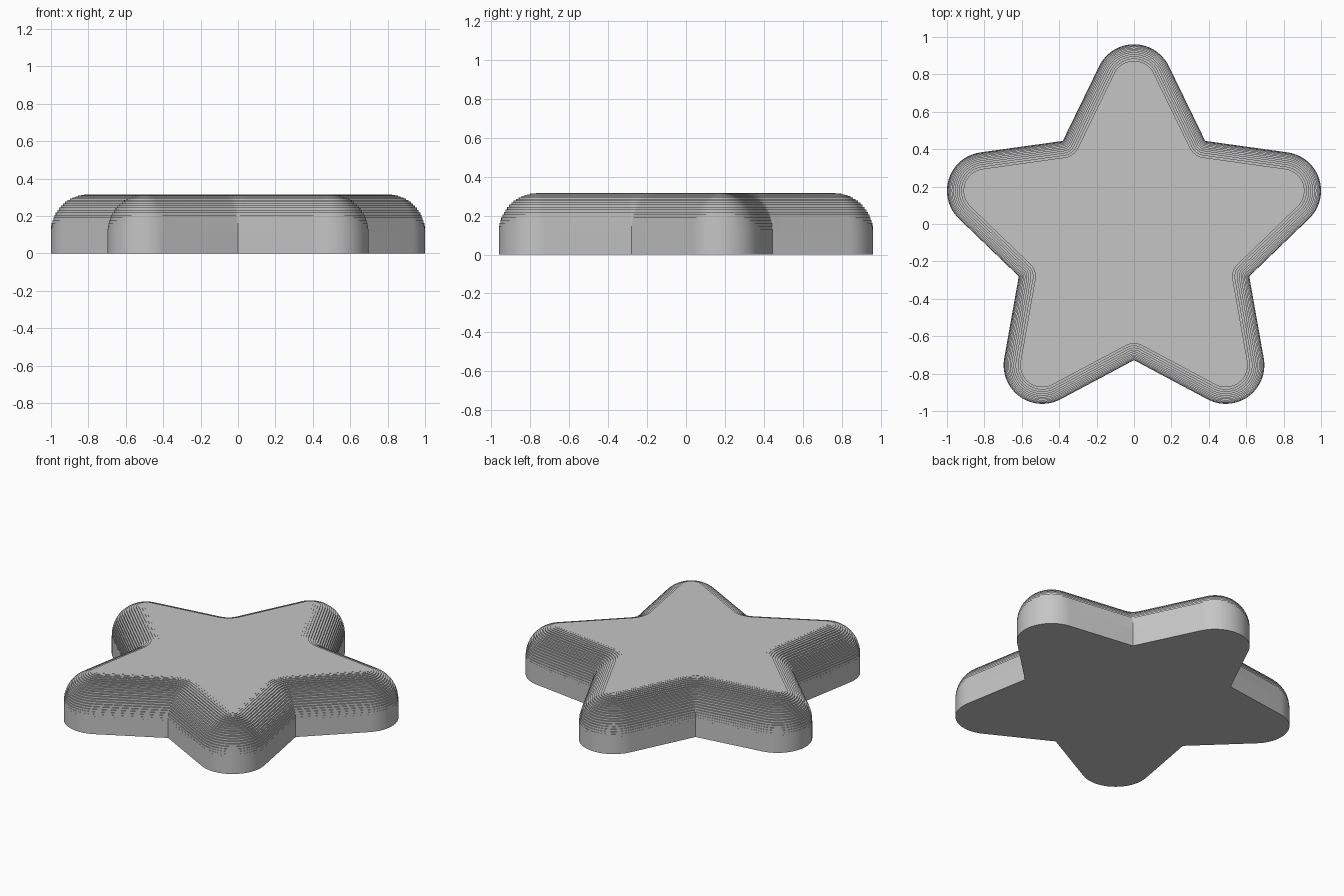
import bpy, bmesh, math

if "Cube" in bpy.data.objects:
    bpy.data.objects.remove(bpy.data.objects["Cube"])

HEIGHT = 0.315       # total thickness
FILLET = 0.2         # radius of the stepped top rounding
STEPS = 20           # terraces in the rounding
TIP_DIST, TIP_R = 0.834, 0.207   # tip arc centre distance and radius
NOTCH_DIST = 0.648   # distance of the inner corners
CENTRE_Y = -0.08


def polar(dist, ang):
    return dist * math.cos(ang), dist * math.sin(ang)


# Half-angle of each tip arc, so the straight flanks are tangent to it
nx, ny = polar(NOTCH_DIST, math.radians(54))
dx, dy = -nx, TIP_DIST - ny
flank = math.atan2(dy, dx) - math.asin(TIP_R / math.hypot(dx, dy))
BETA = math.pi - flank


def outline(inset):
    """Rounded star outline, moved inwards by inset with round inner corners."""
    pts = []
    for k in range(5):
        a = math.radians(90 + 72 * k)
        cx, cy = polar(TIP_DIST, a)
        for i in range(25):
            px, py = polar(TIP_R - inset, a - BETA + 2 * BETA * i / 24)
            pts.append((cx + px, cy + py + CENTRE_Y))
        vx, vy = polar(NOTCH_DIST, a + math.radians(36))
        for i in range(7):
            t = a + BETA + (math.radians(72) - 2 * BETA) * i / 6
            px, py = polar(inset, t)
            pts.append((vx - px, vy - py + CENTRE_Y))
    return pts


# Levels: straight wall first, then terraces following a quarter circle
levels = [(0.0, 0.0), (0.0, HEIGHT - FILLET)]
for s in range(STEPS):
    inset = FILLET * (1 - math.cos((s + 0.5) / STEPS * math.pi / 2))
    for e in (s, s + 1):
        z = HEIGHT - FILLET + FILLET * math.sin(e / STEPS * math.pi / 2)
        levels.append((inset, z))

# Star body as stacked rings
bm = bmesh.new()
rings = [[bm.verts.new((x, y, z)) for x, y in outline(d)] for d, z in levels]
n = len(rings[0])
for low, high in zip(rings, rings[1:]):
    for i in range(n):
        j = (i + 1) % n
        bm.faces.new((low[i], low[j], high[j], high[i]))
bm.faces.new(rings[0][::-1])
bm.faces.new(rings[-1])
bmesh.ops.remove_doubles(bm, verts=bm.verts, dist=1e-5)
bmesh.ops.recalc_face_normals(bm, faces=bm.faces)
mesh = bpy.data.meshes.new("star_body")
bm.to_mesh(mesh)
bm.free()

star = bpy.data.objects.new("star_body", mesh)
bpy.context.collection.objects.link(star)

# Plain grey colour
grey = bpy.data.materials.new("light_grey")
grey.diffuse_color = (0.56, 0.56, 0.56, 1)
grey.use_nodes = True
grey.node_tree.nodes["Principled BSDF"].inputs["Base Color"].default_value = grey.diffuse_color
mesh.materials.append(grey)

# Smooth walls, crisp terraces
bpy.context.view_layer.objects.active = star
star.select_set(True)
bpy.ops.object.shade_smooth_by_angle(angle=math.radians(30))
